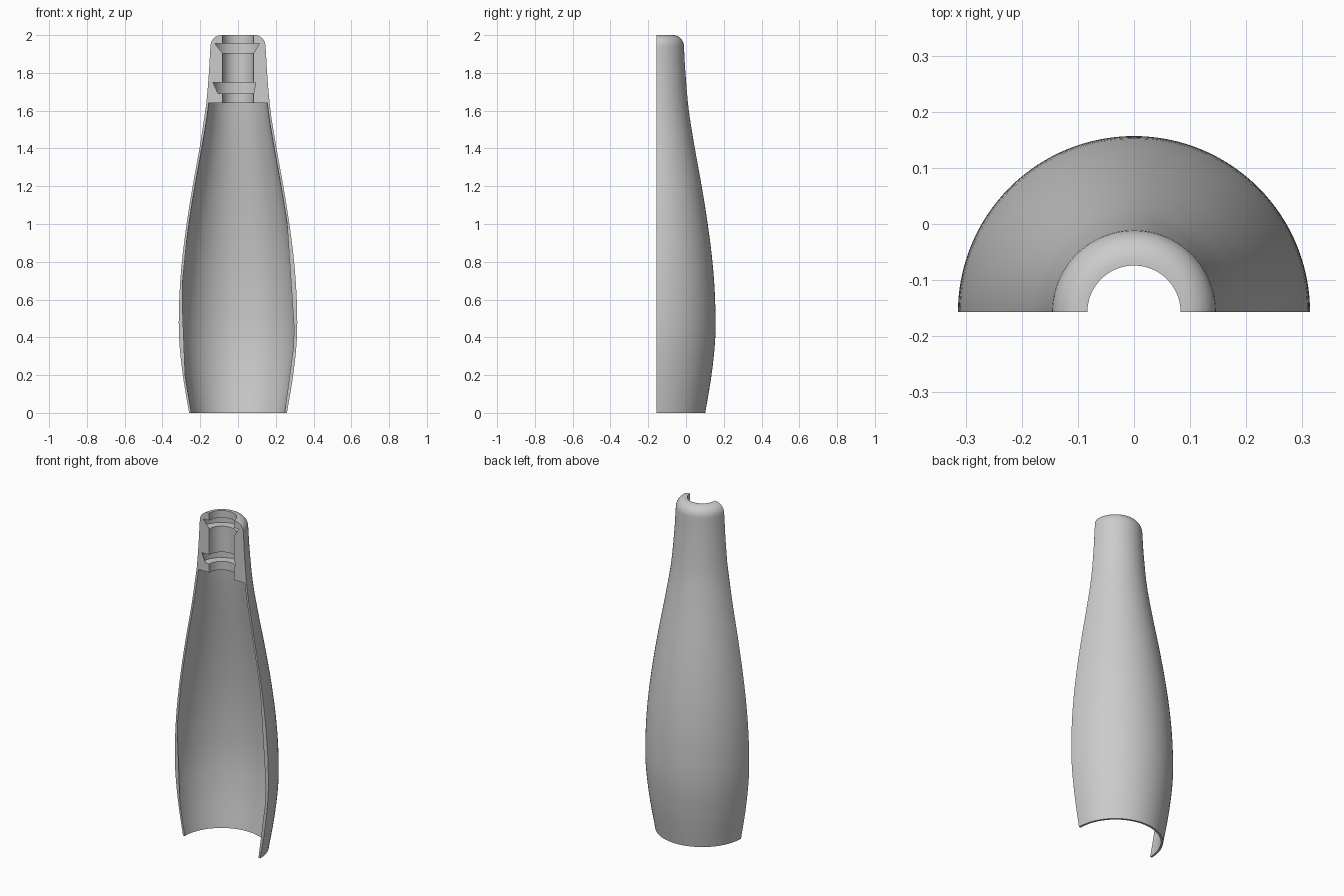
import bpy, bmesh, math
from mathutils import Vector

cube = bpy.data.objects.get("Cube")
if cube:
    bpy.data.objects.remove(cube, do_unlink=True)

AXIS_Y = -0.157
WALL = 0.012
SHOULDER_Z = 1.64
BORE = 0.083
GROOVE = 0.132

# Outer silhouette as (radius, height)
KEYS = [(0.259, 0), (0.292, 0.2), (0.312, 0.4), (0.311, 0.6), (0.297, 0.8), (0.272, 1.0),
        (0.24, 1.2), (0.204, 1.4), (0.172, 1.6), (0.154, 1.8), (0.146, 1.94)]


def smooth_curve(keys, steps=5):
    """Catmull-Rom points through the keys."""
    p = [Vector(k) for k in keys]
    p = [2 * p[0] - p[1]] + p + [2 * p[-1] - p[-2]]
    out = []
    for a, b, c, d in zip(p, p[1:], p[2:], p[3:]):
        for i in range(steps):
            t = i / steps
            out.append(0.5 * (2 * b + (c - a) * t + (2 * a - 5 * b + 4 * c - d) * t ** 2
                              + (3 * b - a - 3 * c + d) * t ** 3))
    return out + [p[-2]]


outer = smooth_curve(KEYS)

# Rounded lip at the mouth
lip = [Vector((0.09 + 0.056 * math.cos(a), 1.94 + 0.06 * math.sin(a)))
       for a in (math.pi / 2 * i / 8 for i in range(1, 9))]

# Bore with two ring grooves, from the mouth down to the shoulder
bore = [Vector((BORE, 2.0))]
for top, bottom in ((1.956, 1.905), (1.748, 1.692)):
    bore += [Vector((r, z)) for r, z in
             ((BORE, top), (GROOVE, top), (GROOVE, bottom), (BORE, bottom))]
bore.append(Vector((BORE, SHOULDER_Z)))

# Thin cavity wall, parallel to the silhouette
cavity = [Vector((p.x - WALL, p.y)) for p in outer if p.y < SHOULDER_Z - 0.01]
cavity.append(Vector((0.155, SHOULDER_Z)))
profile = outer + lip + bore + cavity[::-1]

# Half revolution of the closed section, capped at both cut faces
bm = bmesh.new()
SEGMENTS = 64
rings = []
for i in range(SEGMENTS + 1):
    a = math.pi * i / SEGMENTS
    rings.append([bm.verts.new((p.x * math.cos(a), AXIS_Y + p.x * math.sin(a), p.y))
                  for p in profile])
n = len(profile)
for r, s in zip(rings, rings[1:]):
    for j in range(n):
        k = (j + 1) % n
        bm.faces.new((r[j], s[j], s[k], r[k]))
caps = [bm.faces.new(rings[0]), bm.faces.new(rings[-1][::-1])]
bmesh.ops.triangulate(bm, faces=caps)
bmesh.ops.recalc_face_normals(bm, faces=bm.faces)

mesh = bpy.data.meshes.new("half_shell")
bm.to_mesh(mesh)
bm.free()
shell = bpy.data.objects.new("half_shell", mesh)
bpy.context.collection.objects.link(shell)

# Plain grey material
grey = bpy.data.materials.new("plain_grey")
grey.use_nodes = True
color = (0.6, 0.6, 0.6, 1)
grey.diffuse_color = color
grey.node_tree.nodes["Principled BSDF"].inputs["Base Color"].default_value = color
mesh.materials.append(grey)

bpy.ops.object.select_all(action="DESELECT")
shell.select_set(True)
bpy.context.view_layer.objects.active = shell
bpy.ops.object.shade_smooth_by_angle(angle=math.radians(30))
